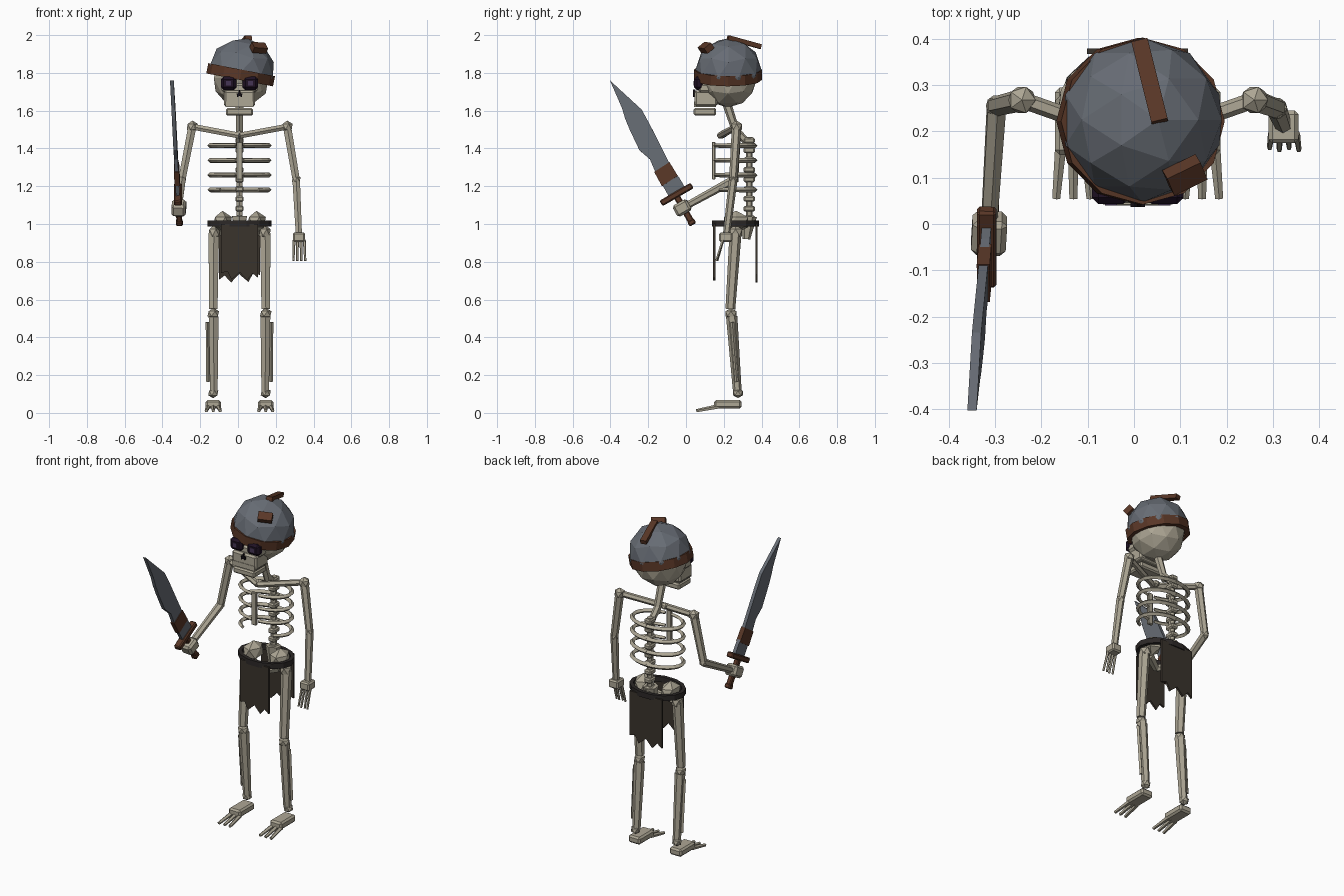
import bpy, bmesh, math
from mathutils import Vector, Matrix

if "Cube" in bpy.data.objects:
    bpy.data.objects.remove(bpy.data.objects["Cube"])

CX = 0.008  # body mid-line


def mat(name, r, g, b):
    m = bpy.data.materials.new(name)
    m.diffuse_color = (r, g, b, 1)
    m.use_nodes = True
    m.node_tree.nodes["Principled BSDF"].inputs["Base Color"].default_value = m.diffuse_color
    return m


BONE = mat("bone", .42, .385, .30)
STEEL = mat("dull_steel", .135, .15, .175)
LEATHER = mat("brown_leather", .10, .038, .02)
CLOTH = mat("dark_cloth", .042, .033, .025)
BELT = mat("belt_dark", .025, .021, .02)
SOCKET = mat("socket_purple", .014, .006, .018)
GLOW = mat("pupil_violet", .06, .035, .09)
NOSE = mat("nose_black", .006, .004, .006)


def finish(name, bm, material, matrix=None):
    bmesh.ops.recalc_face_normals(bm, faces=bm.faces)
    me = bpy.data.meshes.new(name)
    bm.to_mesh(me)
    bm.free()
    me.materials.append(material)
    ob = bpy.data.objects.new(name, me)
    bpy.context.collection.objects.link(ob)
    if matrix is not None:
        ob.matrix_world = matrix
    return ob


def frame(loc, z_dir, y_hint=(0, 1, 0)):
    z = Vector(z_dir).normalized()
    x = Vector(y_hint).cross(z).normalized()
    y = z.cross(x)
    m = Matrix((x, y, z)).transposed().to_4x4()
    m.translation = loc
    return m


def bone(name, p, q, r1, r2, sides=6, material=BONE):
    p, q = Vector(p), Vector(q)
    bm = bmesh.new()
    bmesh.ops.create_cone(bm, cap_ends=True, segments=sides, radius1=r1, radius2=r2, depth=(q - p).length)
    d = q - p
    hint = (0, 1, 0) if abs(d.normalized().y) < .9 else (0, 0, 1)
    return finish(name, bm, material, frame((p + q) / 2, d, hint))


def box(name, loc, size, material=BONE, m=None, bevel=0.0):
    bm = bmesh.new()
    bmesh.ops.create_cube(bm, size=1)
    bmesh.ops.scale(bm, vec=size, verts=bm.verts)
    if bevel:
        bmesh.ops.bevel(bm, geom=bm.edges[:], offset=bevel, segments=1, affect='EDGES')
    base = m if m is not None else Matrix.Identity(4)
    return finish(name, bm, material, base @ Matrix.Translation(loc))


def ball(name, loc, size, sub=1, material=BONE):
    bm = bmesh.new()
    bmesh.ops.create_icosphere(bm, subdivisions=sub, radius=1)
    bmesh.ops.scale(bm, vec=size, verts=bm.verts)
    return finish(name, bm, material, Matrix.Translation(loc))


def ring(name, rx, ry, wall, h, sides, material, matrix):
    bm = bmesh.new()
    rows = []
    for i in range(sides):
        a = 2 * math.pi * i / sides
        c, s = math.cos(a), math.sin(a)
        rows.append([bm.verts.new(((rx - w) * c, (ry - w) * s, z))
                     for w, z in ((0, -h / 2), (0, h / 2), (wall, h / 2), (wall, -h / 2))])
    for i in range(sides):
        a, b = rows[i], rows[(i + 1) % sides]
        for j in range(4):
            k = (j + 1) % 4
            bm.faces.new((a[j], b[j], b[k], a[k]))
    return finish(name, bm, material, matrix)


def plate(name, pts, thick, material, matrix):
    """Outline in local XZ, extruded along local Y."""
    bm = bmesh.new()
    f = bm.faces.new([bm.verts.new((x, -thick / 2, z)) for x, z in pts])
    ext = bmesh.ops.extrude_face_region(bm, geom=[f])
    bmesh.ops.translate(bm, vec=(0, thick, 0), verts=[v for v in ext["geom"] if isinstance(v, bmesh.types.BMVert)])
    bmesh.ops.triangulate(bm, faces=[g for g in bm.faces if len(g.verts) > 4])
    return finish(name, bm, material, matrix)


# Skull, face and jaw
ball("skull", (.017, .222, 1.772), (.152, .155, .155), 2)
box("upper_jaw", (.008, .105, 1.665), (.165, .12, .085), bevel=.01)
box("cheek_bar", (.008, .11, 1.72), (.19, .09, .05), bevel=.012)
box("upper_teeth", (.008, .1, 1.634), (.15, .115, .03))
box("lower_jaw", (.008, .1, 1.594), (.145, .12, .038), bevel=.008)
for x in (-.05, .066):
    box("eye_socket", (x, .068, 1.745), (.082, .05, .07), SOCKET, bevel=.014)
    box("pupil", (x, .043, 1.745), (.026, .006, .026), GLOW)
plate("nose_hole", [(-.016, 0), (.016, 0), (.012, -.02), (0, -.012), (-.012, -.02), (-.008, .0)][:3]
      + [(0, -.014), (-.012, -.02)], .012, NOSE, Matrix.Translation((.008, .043, 1.692)))
plate("nose_bridge", [(-.008, 0), (.008, 0), (0, .022)], .012, NOSE, Matrix.Translation((.008, .043, 1.69)))

# Helmet dome, rim and patches
tilt = Matrix.Rotation(math.radians(11), 4, 'Y')
bm = bmesh.new()
bmesh.ops.create_icosphere(bm, subdivisions=2, radius=.178)
cut = bmesh.ops.bisect_plane(bm, geom=bm.verts[:] + bm.edges[:] + bm.faces[:], plane_co=(0, 0, -.03),
                             plane_no=(0, 0, 1), clear_inner=True)
bmesh.ops.holes_fill(bm, edges=[e for e in bm.edges if e.is_boundary])
finish("helmet_dome", bm, STEEL, Matrix.Translation((.018, .225, 1.808)) @ tilt)
ring("helmet_rim", .18, .18, .03, .055, 12, LEATHER, Matrix.Translation((.014, .222, 1.79)) @ tilt)
box("helmet_strip", (0, 0, 0), (.036, .185, .025), LEATHER, Matrix.Translation((.034, .308, 1.963))
    @ Matrix.Rotation(math.radians(14), 4, 'Z') @ Matrix.Rotation(math.radians(-15), 4, 'X'))
box("helmet_patch", (0, 0, 0), (.08, .05, .035), LEATHER, frame((.11, .106, 1.933), (.3, -.5, .75), (-.35, .8, .5)))

# Neck, spine, ribs and breastbone
bone("neck", (CX, .215, 1.64), (CX, .275, 1.46), .024, .02)
bone("neck_base", (CX, .26, 1.5), (CX, .335, 1.42), .02, .02)
bone("spine", (CX, .335, .98), (CX, .335, 1.46), .018, .018)
for i in range(9):
    box("vertebra", (CX, .335, 1.03 + i * .0515), (.044, .06, .03), bevel=.007)
box("breastbone", (CX, .146, 1.335), (.034, .018, .2), bevel=.004)
for i in range(4):
    z = 1.415 - i * .078
    for s in (-1, 1):
        cu = bpy.data.curves.new("rib", 'CURVE')
        cu.dimensions = '3D'
        cu.bevel_depth, cu.bevel_resolution, cu.use_fill_caps = .0135, 0, True
        sp = cu.splines.new('POLY')
        sp.points.add(9)
        sp.use_smooth = False
        end = 172 if i < 3 else 140
        for k, pt in enumerate(sp.points):
            a = math.radians(end * k / 9)
            pt.co = (CX + s * .158 * math.sin(a), .26 + .105 * math.cos(a), z, 1)
            pt.radius = 1 - .25 * (k / 9) ** 3
        ob = bpy.data.objects.new("rib", cu)
        cu.materials.append(BONE)
        bpy.context.collection.objects.link(ob)

# Pelvis
for s in (-1, 1):
    ball("hip_bone", (CX + s * .09, .265, 1.01), (.055, .075, .06))
    bone("pubic_bone", (CX + s * .09, .25, .96), (CX, .2, .93), .028, .02)
bone("sacrum", (CX, .32, .92), (CX, .33, 1.04), .02, .045)

# Belt and ragged loincloth panels
ring("belt", .17, .127, .022, .032, 14, BELT, Matrix.Translation((CX, .262, 1.002)))
rag = [(-.097, .0), (-.097, -.26), (-.065, -.25), (-.042, -.295), (.002, -.255), (.04, -.298), (.07, -.262),
       (.098, -.285), (.098, 0)]
plate("front_cloth", rag, .012, CLOTH, Matrix.Translation((CX, .15, 1.0)))
plate("back_cloth", [(-x * 1.12, z * 1.04) for x, z in rag], .012, CLOTH, Matrix.Translation((CX, .373, 1.0)))

# Legs and feet
for s in (-1, 1):
    x = CX + s * .139
    ball("hip_joint", (x - s * .005, .262, .955), (.035, .042, .04))
    bone("thigh", (x, .235, .55), (x - s * .003, .262, .95), .026, .032)
    ball("knee", (x, .238, .525), (.034, .034, .03))
    bone("shin", (x - s * .003, .272, .11), (x - s * .002, .242, .51), .023, .03)
    bone("outer_shin", (x + s * .028, .268, .165), (x + s * .03, .245, .48), .01, .01, 4)
    ball("ankle", (x, .275, .105), (.03, .03, .027))
    box("foot", (x, .222, .046), (.08, .145, .045), bevel=.01)
    for k in (-1, 0, 1):
        bone("toe", (x + k * .027, .17, .033), (x + k * .037, .055, .011), .013, .009, 5)

# Collarbones and arms
sh = {-1: Vector((-.242, .268, 1.515)), 1: Vector((.26, .268, 1.515))}
elbow = {-1: Vector((-.297, .255, 1.235)), 1: Vector((.308, .25, 1.235))}
wrist = {-1: Vector((-.313, .0, 1.095)), 1: Vector((.322, .215, .95))}
ball("collar_joint", (CX, .195, 1.475), (.025, .025, .022))
for s in (-1, 1):
    bone("collarbone", (CX, .18, 1.468), sh[s], .018, .018)
    ball("shoulder", sh[s], (.033, .033, .033))
    bone("upper_arm", elbow[s], sh[s], .022, .025)
    ball("elbow", elbow[s], (.026, .026, .026))
    bone("forearm", wrist[s], elbow[s], .019, .023)

# Open hand with fingers
box("open_hand", (.323, .21, .93), (.064, .07, .05), bevel=.008)
for k in range(4):
    x = .297 + k * .018
    bone("finger", (x, .195, .915), (x - .004 + k * .003, .165 - .005 * (k % 2), .805), .008, .006, 5)

# Gripping hand
box("gripping_hand", (0, 0, 0), (.068, .075, .085), m=frame((-.313, -.02, 1.085), wrist[-1] - elbow[-1], (1, 0, 0)),
    bevel=.012)

# Sword, built along its own axis: local x = width, y = thickness, z = length
axis = Vector((-.04, -.44, .76)).normalized()
S = frame((-.31, .035, 1.0), axis, (-1, 0, 0))
wide = S.to_3x3() @ Vector((1, 0, 0))
flip = 1 if wide.y > 0 else -1
blade = [(.062, .19), (.062, .24), (.055, .34), (.06, .43), (.068, .57), (.07, .66), (.002, .878),
         (-.016, .72), (-.03, .66), (-.038, .6), (-.048, .48), (-.024, .41), (-.034, .33), (-.036, .19)]
plate("blade", [(x * flip, z) for x, z in blade], .02, STEEL, S)
plate("blade_wrap", [(x * flip, z) for x, z in ((.06, .26), (.058, .345), (-.038, .34), (-.04, .255))],
      .028, LEATHER, S)
box("crossguard", (.005 * flip, 0, .178), (.19, .042, .032), LEATHER, S, .006)
box("grip", (0, 0, .09), (.034, .03, .17), LEATHER, S, .006)
box("pommel", (0, 0, .01), (.04, .036, .028), LEATHER, S, .006)
